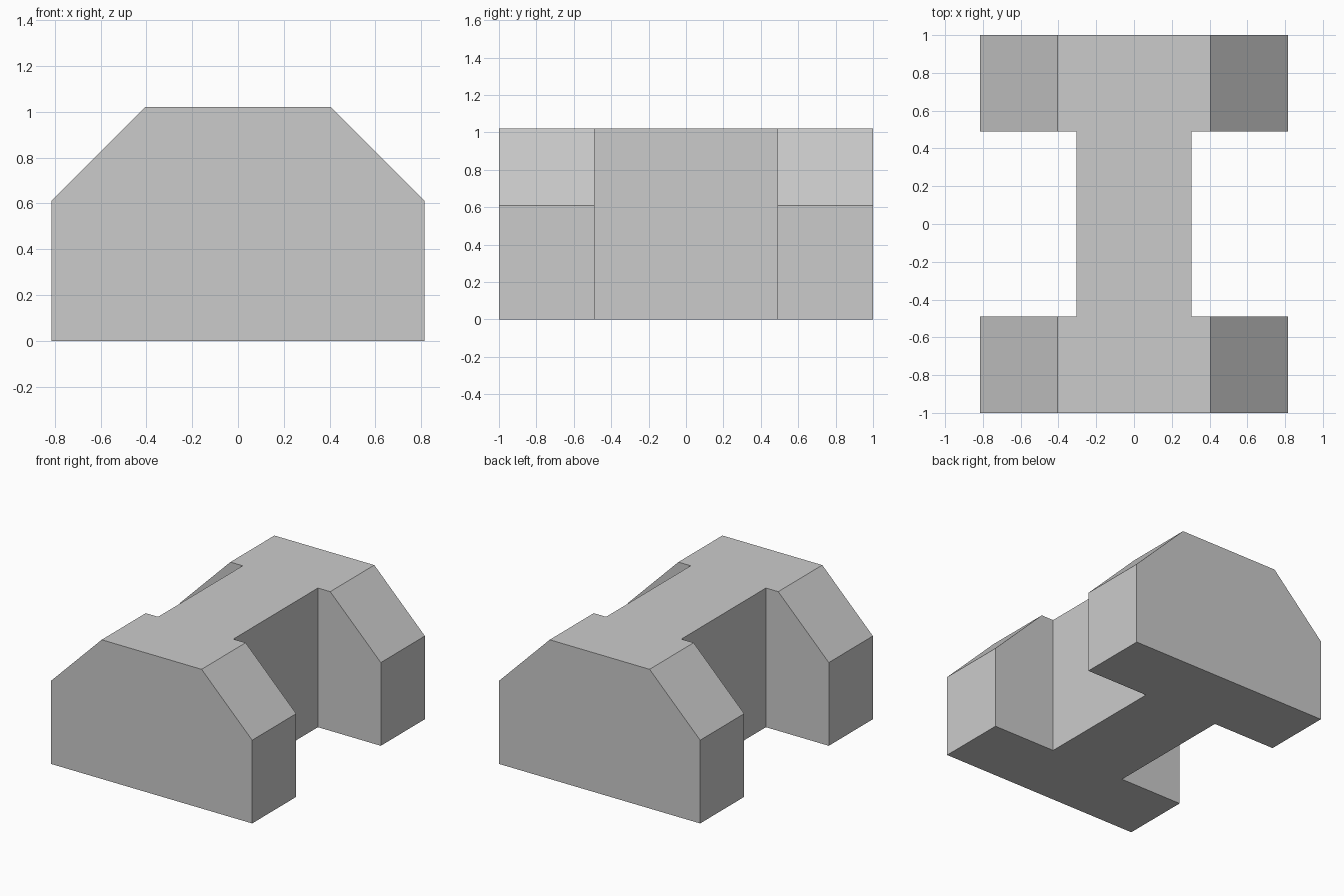
import bpy
import bmesh
from mathutils import Matrix

cube = bpy.data.objects.get("Cube")
if cube:
    bpy.data.objects.remove(cube, do_unlink=True)

HALF_WIDTH, HALF_LENGTH, HEIGHT = 0.815, 1.0, 1.02
CHAMFER = 0.41
WEB_HALF, NOTCH_HALF = 0.305, 0.49

grey = bpy.data.materials.new("plain_grey")
grey.use_nodes = True
colour = (0.6, 0.6, 0.6, 1)
grey.diffuse_color = colour
grey.node_tree.nodes["Principled BSDF"].inputs["Base Color"].default_value = colour


def make_object(name, bm):
    bmesh.ops.recalc_face_normals(bm, faces=bm.faces)
    mesh = bpy.data.meshes.new(name)
    bm.to_mesh(mesh)
    bm.free()
    mesh.materials.append(grey)
    obj = bpy.data.objects.new(name, mesh)
    bpy.context.collection.objects.link(obj)
    return obj


# Body: chamfered front profile extruded from front to back
right_half = [(HALF_WIDTH, 0), (HALF_WIDTH, HEIGHT - CHAMFER), (HALF_WIDTH - CHAMFER, HEIGHT)]
profile = right_half + [(-x, z) for x, z in reversed(right_half)]
bm = bmesh.new()
face = bm.faces.new([bm.verts.new((x, -HALF_LENGTH, z)) for x, z in profile])
extruded = bmesh.ops.extrude_face_region(bm, geom=[face])["geom"]
bmesh.ops.translate(bm, vec=(0, 2 * HALF_LENGTH, 0),
                    verts=[v for v in extruded if isinstance(v, bmesh.types.BMVert)])
body = make_object("body", bm)

# Side notches: a full-height cut on each side leaves the narrow middle web
for side, name in ((1, "left"), (-1, "right")):
    bm = bmesh.new()
    bmesh.ops.create_cube(bm, size=1, matrix=Matrix.Translation((side * (WEB_HALF + 0.5), 0, HEIGHT / 2))
                          @ Matrix.Diagonal((1, 2 * NOTCH_HALF, 2 * HEIGHT, 1)))
    cutter = make_object(name + "_notch_cutter", bm)
    cutter.hide_render = True
    cut = body.modifiers.new(name + "_notch", "BOOLEAN")
    cut.operation = "DIFFERENCE"
    cut.solver = "EXACT"
    cut.object = cutter
    bpy.context.view_layer.objects.active = body
    bpy.ops.object.modifier_apply(modifier=cut.name)
    bpy.data.objects.remove(cutter, do_unlink=True)
